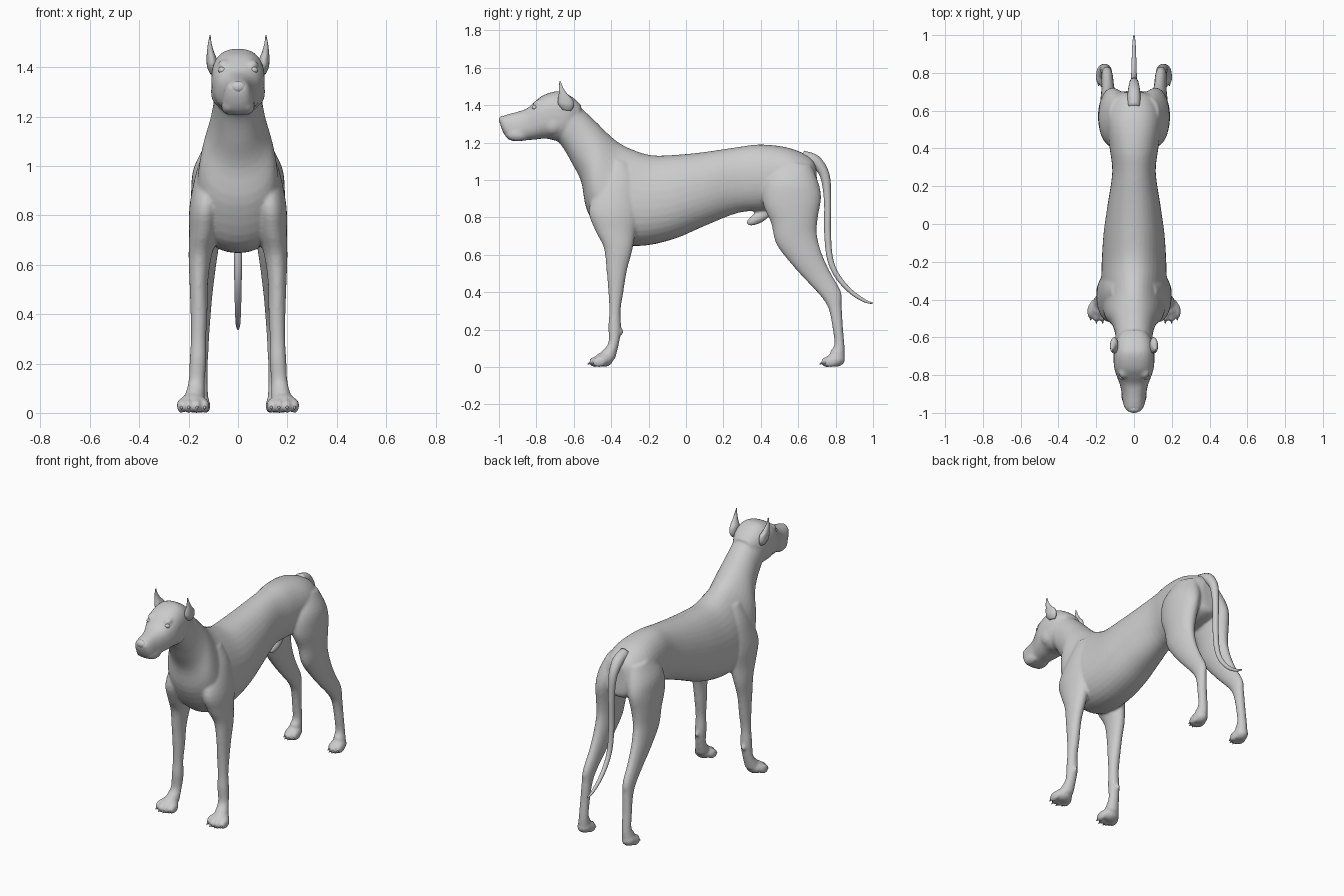
import bpy, bmesh, math
from mathutils import Vector, Matrix


def spline(a, b, c, d, t):
    # Catmull-Rom interpolation of whole station tuples
    return [0.5 * (2 * q + (r - p) * t + (2 * p - 5 * q + 4 * r - s) * t * t
                   + (3 * q - p - 3 * r + s) * t ** 3) for p, q, r, s in zip(a, b, c, d)]


def loft(bm, stations, side=1, power=2.0, n=28, steps=4):
    """Station: y,z of upper/front edge, y,z of lower/back edge, half width, x centre, egg factor."""
    st = [tuple(s) + (0.0,) * (7 - len(s)) for s in stations]
    rows = []
    for i in range(len(st) - 1):
        a, d = st[max(i - 1, 0)], st[min(i + 2, len(st) - 1)]
        rows += [spline(a, st[i], st[i + 1], d, k / steps) for k in range(steps)]
    rows.append(st[-1])
    rings = []
    for y1, z1, y2, z2, w, xc, egg in rows:
        ring = []
        for k in range(n):
            t = 2 * math.pi * k / n
            c, s = math.cos(t), math.sin(t)
            c = math.copysign(abs(c) ** (2 / power), c)
            s = math.copysign(abs(s) ** (2 / power), s)
            x = xc + w * c * (1 - egg * s)
            ring.append(bm.verts.new((side * x, (y1 + y2) / 2 + s * (y1 - y2) / 2,
                                      (z1 + z2) / 2 + s * (z1 - z2) / 2)))
        rings.append(ring)
    faces = [bm.faces.new(rings[0]), bm.faces.new(rings[-1])]
    for r0, r1 in zip(rings, rings[1:]):
        for k in range(n):
            faces.append(bm.faces.new((r0[k], r0[(k + 1) % n], r1[(k + 1) % n], r1[k])))
    bmesh.ops.recalc_face_normals(bm, faces=faces)


def ball(bm, centre, radii, tilt=0):
    m = Matrix.Translation(centre) @ Matrix.Rotation(tilt, 4, 'X') @ Matrix.Diagonal((*radii, 1))
    bmesh.ops.create_uvsphere(bm, u_segments=20, v_segments=12, radius=1, matrix=m)


def finish(name, bm):
    me = bpy.data.meshes.new(name)
    bm.to_mesh(me)
    bm.free()
    for p in me.polygons:
        p.use_smooth = True
    ob = bpy.data.objects.new(name, me)
    bpy.context.collection.objects.link(ob)
    return ob


skin = bmesh.new()

# torso and neck, from rump to skull
loft(skin, [
    (.695, 1.08, .705, .92, .05),
    (.66, 1.125, .69, .87, .11),
    (.55, 1.172, .58, .84, .145),
    (.40, 1.19, .42, .835, .13),
    (.27, 1.175, .28, .825, .115),
    (.10, 1.15, .10, .755, .14, 0, .05),
    (-.05, 1.135, -.05, .69, .16, 0, .1),
    (-.18, 1.132, -.20, .652, .168, 0, .15),
    (-.28, 1.16, -.33, .652, .17, 0, .2),
    (-.36, 1.20, -.44, .69, .165, 0, .25),
    (-.42, 1.25, -.53, .84, .15, 0, .2),
    (-.48, 1.31, -.56, .99, .118, 0, .1),
    (-.55, 1.375, -.61, 1.09, .10),
    (-.61, 1.42, -.67, 1.19, .096),
    (-.66, 1.43, -.74, 1.25, .08)], n=36, power=2.15)

# head and muzzle
loft(skin, [
    (-.56, 1.40, -.60, 1.25, .07),
    (-.61, 1.445, -.64, 1.22, .098),
    (-.68, 1.475, -.69, 1.21, .108),
    (-.76, 1.455, -.75, 1.222, .106),
    (-.81, 1.418, -.80, 1.217, .092),
    (-.85, 1.383, -.85, 1.213, .075),
    (-.90, 1.365, -.90, 1.207, .064, 0, .1),
    (-.95, 1.352, -.945, 1.215, .058, 0, .1),
    (-.98, 1.342, -.972, 1.245, .047),
    (-.997, 1.328, -.99, 1.285, .03)], power=2.5)

for side in (1, -1):
    # front leg, from shoulder blade to pastern
    loft(skin, [
        (-.42, 1.10, -.31, 1.10, .035, .085),
        (-.47, .98, -.27, 1.0, .055, .11),
        (-.52, .84, -.25, .84, .066, .13),
        (-.485, .73, -.27, .72, .058, .14),
        (-.44, .64, -.288, .62, .046, .154),
        (-.425, .52, -.315, .52, .037, .159),
        (-.415, .40, -.335, .40, .034, .158),
        (-.41, .30, -.35, .30, .031, .16),
        (-.415, .22, -.347, .20, .034, .162),
        (-.415, .13, -.36, .12, .033, .168),
        (-.45, .085, -.38, .04, .042, .176)], side)
    ball(skin, (side * .165, -.348, .19), (.013, .014, .018))
    # hind leg, from hip to pastern
    loft(skin, [
        (.50, 1.10, .67, 1.08, .05, .08),
        (.42, 1.0, .71, .98, .08, .10),
        (.41, .88, .722, .90, .075, .115),
        (.455, .77, .705, .80, .064, .125),
        (.482, .66, .70, .71, .054, .13),
        (.56, .555, .725, .61, .044, .135),
        (.645, .46, .77, .51, .035, .138),
        (.72, .38, .828, .405, .031, .142),
        (.763, .31, .832, .33, .029, .145),
        (.785, .20, .84, .20, .028, .15),
        (.793, .12, .848, .11, .029, .152),
        (.77, .085, .848, .04, .036, .156)], side)
    # paws with four toes
    for cx, cy, spread in ((.182, -.44, 1.0), (.157, .80, .64)):
        ball(skin, (side * cx, cy, .04), (.056 * (.35 + .65 * spread), .05, .039))
        for k, (dx, dy) in enumerate(((-.047, -.022), (-.016, -.04), (.017, -.04), (.047, -.022))):
            ball(skin, (side * (cx + dx * spread), cy + dy, .029),
                 (.019 * (.4 + .6 * spread), .04, .029), .2)
    # lips, brow and cheek
    ball(skin, (side * .036, -.90, 1.245), (.032, .065, .038))
    ball(skin, (side * .055, -.79, 1.412), (.026, .03, .018), .4)
    ball(skin, (side * .07, -.71, 1.30), (.04, .06, .06))

# sheath under the belly
ball(skin, (0, .39, .80), (.026, .075, .03), .5)

body = finish("body", skin)
rm = body.modifiers.new("blend", 'REMESH')
rm.mode = 'VOXEL'
rm.voxel_size = .008
rm.use_smooth_shade = True
sm = body.modifiers.new("soften", 'SMOOTH')
sm.factor = .5
sm.iterations = 5

# tail: tapered path
path = [(.62, 1.125, .034), (.69, 1.10, .034), (.742, 1.025, .026), (.757, .89, .019),
        (.757, .72, .018), (.77, .58, .016), (.81, .485, .014), (.88, .405, .012),
        (.95, .357, .009), (.998, .34, .004)]
tail = bmesh.new()
stations = []
for i, (y, z, r) in enumerate(path):
    a, b = path[max(i - 1, 0)], path[min(i + 1, len(path) - 1)]
    nrm = Vector((b[1] - a[1], a[0] - b[0])).normalized() * r
    stations.append((y - nrm.x, z - nrm.y, y + nrm.x, z + nrm.y, r))
loft(tail, stations, n=16)
finish("tail", tail)

# pricked ears
for side, label in ((1, "right"), (-1, "left")):
    ear = bmesh.new()
    loft(ear, [
        (-.66, 1.375, -.615, 1.37, .012, .10),
        (-.683, 1.405, -.60, 1.395, .021, .104),
        (-.685, 1.432, -.605, 1.43, .021, .106),
        (-.68, 1.462, -.63, 1.455, .015, .111),
        (-.679, 1.495, -.655, 1.49, .008, .114),
        (-.677, 1.53, -.67, 1.528, .002, .113)], side, n=20)
    finish(label + "_ear", ear)
    # eye
    eye = bmesh.new()
    ball(eye, (side * .062, -.808, 1.388), (.019, .016, .014))
    finish(label + "_eye", eye)

# nose pad
nose = bmesh.new()
ball(nose, (0, -.979, 1.32), (.033, .021, .024))
finish("nose", nose)

# claws
claws = bmesh.new()
for side in (1, -1):
    for cx, cy, spread in ((.182, -.44, 1.0), (.157, .80, .64)):
        for dx, dy in ((-.047, -.06), (-.016, -.077), (.017, -.077), (.047, -.06)):
            m = Matrix.Translation((side * (cx + dx * spread), cy + dy, .02)) @ Matrix.Rotation(math.radians(115), 4, 'X')
            bmesh.ops.create_cone(claws, cap_ends=True, segments=8, radius1=.008,
                                  radius2=.002, depth=.022, matrix=m)
finish("claws", claws)
